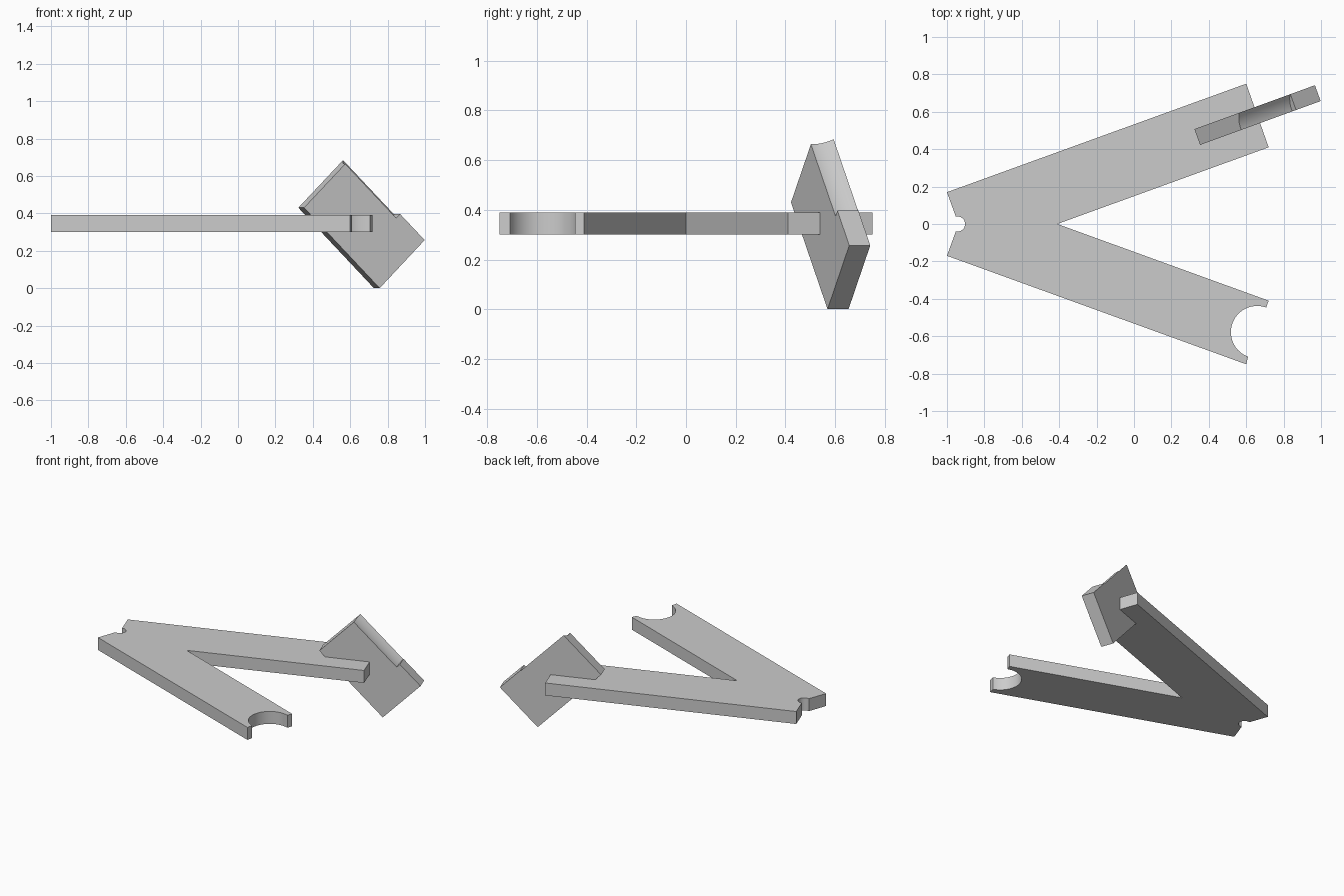
import bpy
import bmesh
from math import radians, cos, sin
from mathutils import Matrix, Vector

old = bpy.data.objects.get("Cube")
if old:
    bpy.data.objects.remove(old, do_unlink=True)

THICK = 0.09
ARM_ANGLE = 20

grey = bpy.data.materials.new("plain_grey")
grey.use_nodes = True
colour = (0.6, 0.6, 0.6, 1)
grey.diffuse_color = colour
grey.node_tree.nodes["Principled BSDF"].inputs["Base Color"].default_value = colour


def arc(centre, radius, start, end, steps=24):
    """Points along an arc, angles in degrees."""
    angles = [radians(start + (end - start) * i / steps) for i in range(steps + 1)]
    return [(centre[0] + radius * cos(a), centre[1] + radius * sin(a)) for a in angles]


def prism(name, outline, matrix):
    """Extrude a flat outline by the board thickness and place it."""
    bm = bmesh.new()
    face = bm.faces.new([bm.verts.new((x, y, 0)) for x, y in outline])
    grown = bmesh.ops.extrude_face_region(bm, geom=[face])
    verts = [v for v in grown["geom"] if isinstance(v, bmesh.types.BMVert)]
    bmesh.ops.translate(bm, verts=verts, vec=(0, 0, THICK))
    bmesh.ops.transform(bm, matrix=matrix, verts=bm.verts)
    bmesh.ops.recalc_face_normals(bm, faces=bm.faces)
    mesh = bpy.data.meshes.new(name)
    bm.to_mesh(mesh)
    bm.free()
    mesh.materials.append(grey)
    obj = bpy.data.objects.new(name, mesh)
    bpy.context.collection.objects.link(obj)
    return obj


def select_only(obj):
    bpy.ops.object.select_all(action="DESELECT")
    obj.select_set(True)
    bpy.context.view_layer.objects.active = obj


# V-shaped board with a round bite in one arm end and a small hole at the vertex
outline = [(-1, 0.17), (0.6, 0.75), (0.72, 0.41), (-0.41, 0), (0.72, -0.41), (0.707, -0.446)]
outline += arc((0.658, -0.578), 0.14, 80, 250)
outline += [(0.6, -0.75), (-1, -0.17)]
outline += [(-0.953, -0.04)] + arc((-0.943, 0), 0.04, -90, 90, 16) + [(-0.953, 0.04)]
v_board = prism("v_board", outline, Matrix.Translation((0, 0, 0.3)))

# Upright plate, tilted on its corner, crossing the other arm
place = Matrix.Translation((0.338, 0.465, 0)) @ Matrix.Rotation(radians(ARM_ANGLE), 4, "Z")
stand = Matrix.Translation((0, THICK / 2, 0)) @ Matrix.Rotation(radians(90), 4, "X")
corners = [(0, 0.43), (0.43, 0), (0.686, 0.257), (0.256, 0.686)]
cross_plate = prism("cross_plate", corners, place @ stand)

# Shallow round groove along the plate's upper long edge
radius, depth, length = 0.14, 0.031, 0.61
along = Vector((1, 0, -1)).normalized()
outward = Vector((1, 0, 1)).normalized()
centre = Vector((0.256, -0.04, 0.686)) + along * 0.105 + outward * (radius - depth)
bpy.ops.mesh.primitive_cylinder_add(vertices=96, radius=radius, depth=length)
cutter = bpy.context.object
cutter.name = "groove_cutter"
cutter.hide_render = True
cutter.data.materials.append(grey)
turn = along.to_track_quat("Z", "Y").to_matrix().to_4x4()
cutter.matrix_world = place @ Matrix.Translation(centre) @ turn
bpy.context.view_layer.update()

select_only(cross_plate)
cut = cross_plate.modifiers.new("groove", "BOOLEAN")
cut.operation = "DIFFERENCE"
cut.solver = "EXACT"
cut.object = cutter
bpy.ops.object.modifier_apply(modifier=cut.name)
bpy.data.objects.remove(cutter, do_unlink=True)

for part in (v_board, cross_plate):
    select_only(part)
    bpy.ops.object.shade_smooth_by_angle(angle=radians(30))
